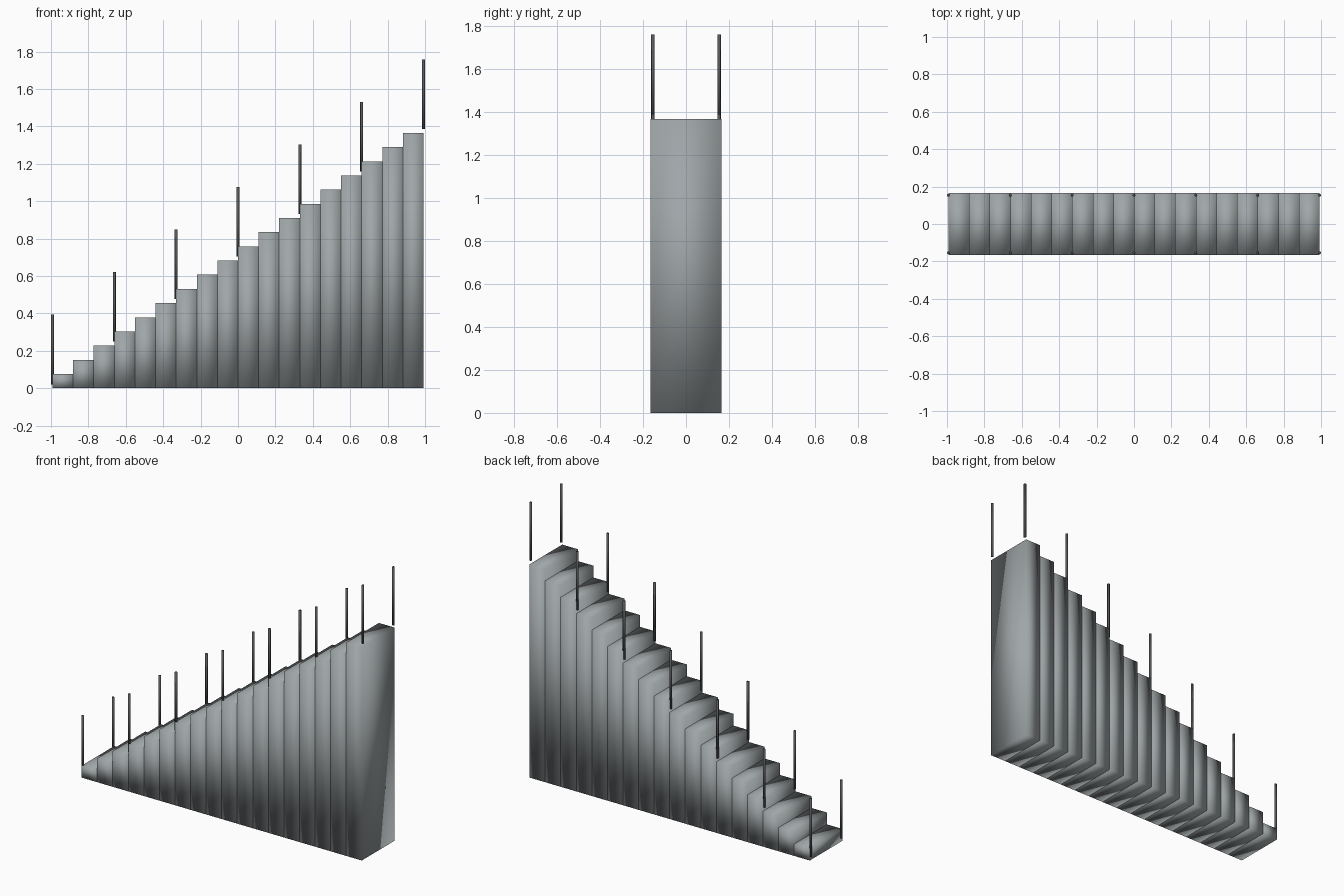
import bpy

cube = bpy.data.objects.get("Cube")
if cube:
    bpy.data.objects.remove(cube, do_unlink=True)


def make_material(name, rgb):
    mat = bpy.data.materials.new(name)
    mat.use_nodes = True
    color = (*rgb, 1.0)
    mat.diffuse_color = color
    mat.node_tree.nodes["Principled BSDF"].inputs["Base Color"].default_value = color
    return mat


def finish(name, mat):
    obj = bpy.context.object
    obj.name = name
    obj.data.materials.append(mat)
    bpy.ops.object.shade_smooth()
    return obj


stone = make_material("stone grey", (0.35, 0.38, 0.39))
iron = make_material("dark iron", (0.09, 0.095, 0.1))

STEPS = 18
HALF_LENGTH = 0.992
WIDTH = 0.33
RISE = 1.365 / STEPS
RUN = 2 * HALF_LENGTH / STEPS

# Full-height step blocks, softly shaded across their corners
for i in range(STEPS):
    height = RISE * (i + 1)
    bpy.ops.mesh.primitive_cube_add(
        size=1, location=(-HALF_LENGTH + RUN * (i + 0.5), 0, height / 2))
    block = bpy.context.object
    block.scale = (RUN, WIDTH, height)
    bpy.ops.object.transform_apply(location=False, rotation=False, scale=True)
    finish(f"step_{i + 1}", stone)

# Pairs of railing posts, one pair every three steps
POST_HEIGHT = 0.372
for i in range(0, STEPS + 1, 3):
    for side, y in (("front", -0.154), ("back", 0.154)):
        bpy.ops.mesh.primitive_cylinder_add(
            vertices=8, radius=0.008, depth=POST_HEIGHT,
            location=(-HALF_LENGTH + RUN * i, y, 0.021 + RISE * i + POST_HEIGHT / 2))
        finish(f"{side}_post_{i // 3 + 1}", iron)
